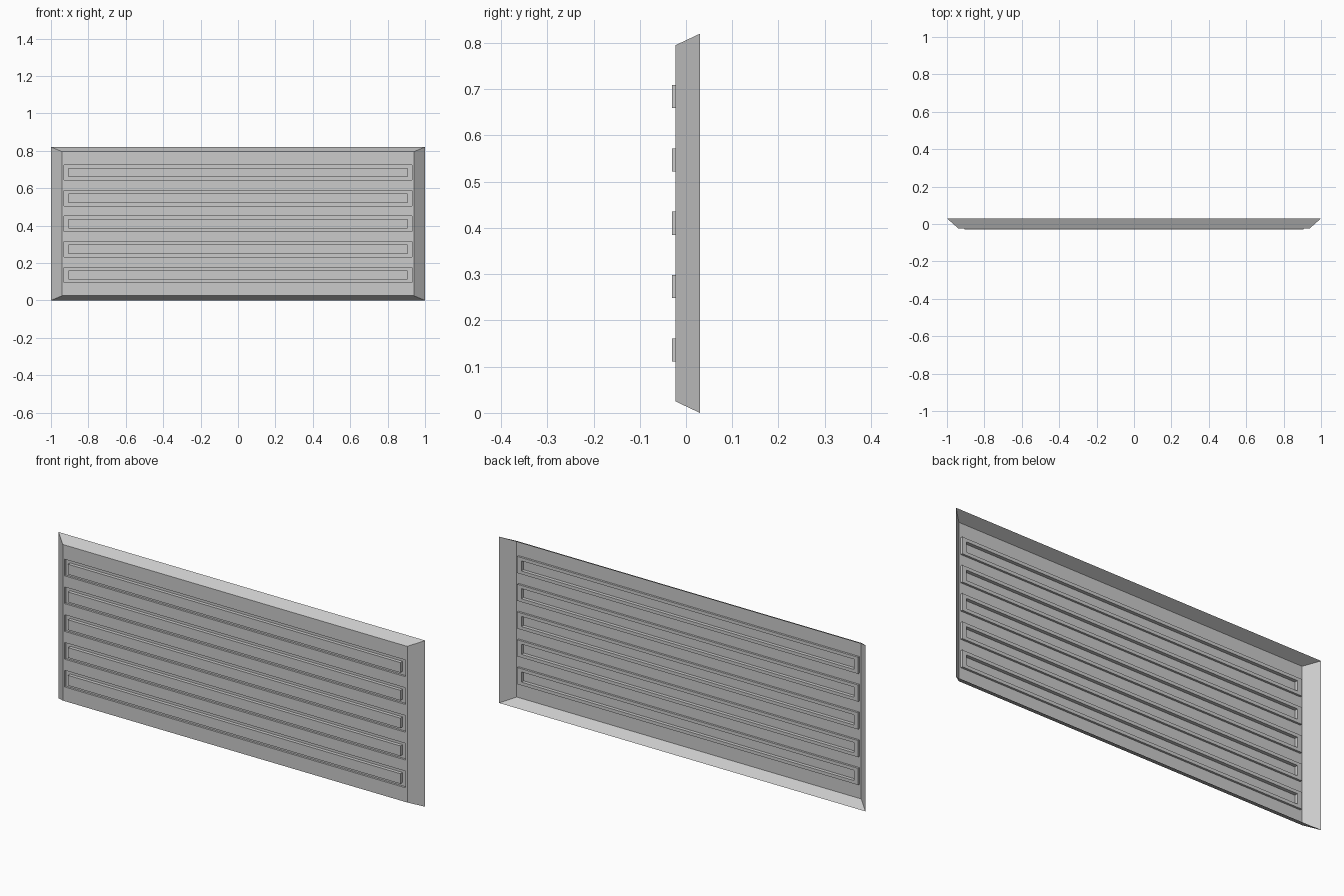
import bpy
import bmesh

cube = bpy.data.objects.get("Cube")
if cube:
    bpy.data.objects.remove(cube, do_unlink=True)

HEIGHT = 0.82
RIM_Y, PANEL_Y, FLOOR_Y, RIB_Y = 0.03, -0.023, -0.013, -0.03
PANEL_X, BAND_X, RIB_X = 0.94, 0.93, 0.907
MARGIN, PITCH, ROWS = 0.025, 0.137, 5

bm = bmesh.new()


def rect(half_x, low, high, y):
    """Corner vertices of an upright rectangle, counter-clockwise from the front."""
    corners = [(-half_x, low), (half_x, low), (half_x, high), (-half_x, high)]
    return [bm.verts.new((x, y, z)) for x, z in corners]


def ring(outer, inner):
    """Join two rectangles with a frame of four faces."""
    for i in range(4):
        j = (i + 1) % 4
        bm.faces.new((outer[i], outer[j], inner[j], inner[i]))


def nest(sections):
    """Step through a chain of rectangles and close the last one."""
    loops = [rect(*s) for s in sections]
    for outer, inner in zip(loops, loops[1:]):
        ring(outer, inner)
    bm.faces.new(loops[-1])


# Sloping rim, open at the back
ring(rect(1, 0, HEIGHT, RIM_Y), rect(PANEL_X, MARGIN, HEIGHT - MARGIN, PANEL_Y))

# Pressed rows: shallow band with a raised hollow rib in it
for row in range(ROWS):
    mid = HEIGHT / 2 + (row - (ROWS - 1) / 2) * PITCH
    low = MARGIN if row == 0 else mid - PITCH / 2
    high = HEIGHT - MARGIN if row == ROWS - 1 else mid + PITCH / 2
    band, rib = 0.041, 0.025
    nest([
        (PANEL_X, low, high, PANEL_Y),
        (BAND_X, mid - band, mid + band, PANEL_Y),
        (BAND_X, mid - band, mid + band, FLOOR_Y),
        (RIB_X, mid - rib, mid + rib, FLOOR_Y),
        (RIB_X, mid - rib, mid + rib, RIB_Y),
    ])

bmesh.ops.remove_doubles(bm, verts=bm.verts, dist=0.0001)
mesh = bpy.data.meshes.new("ribbed_panel")
bm.to_mesh(mesh)
bm.free()

# Plain grey finish
grey = bpy.data.materials.new("light_grey")
grey.use_nodes = True
colour = (0.6, 0.6, 0.6, 1)
grey.diffuse_color = colour
grey.node_tree.nodes["Principled BSDF"].inputs["Base Color"].default_value = colour
mesh.materials.append(grey)

panel = bpy.data.objects.new("ribbed_panel", mesh)
bpy.context.collection.objects.link(panel)
